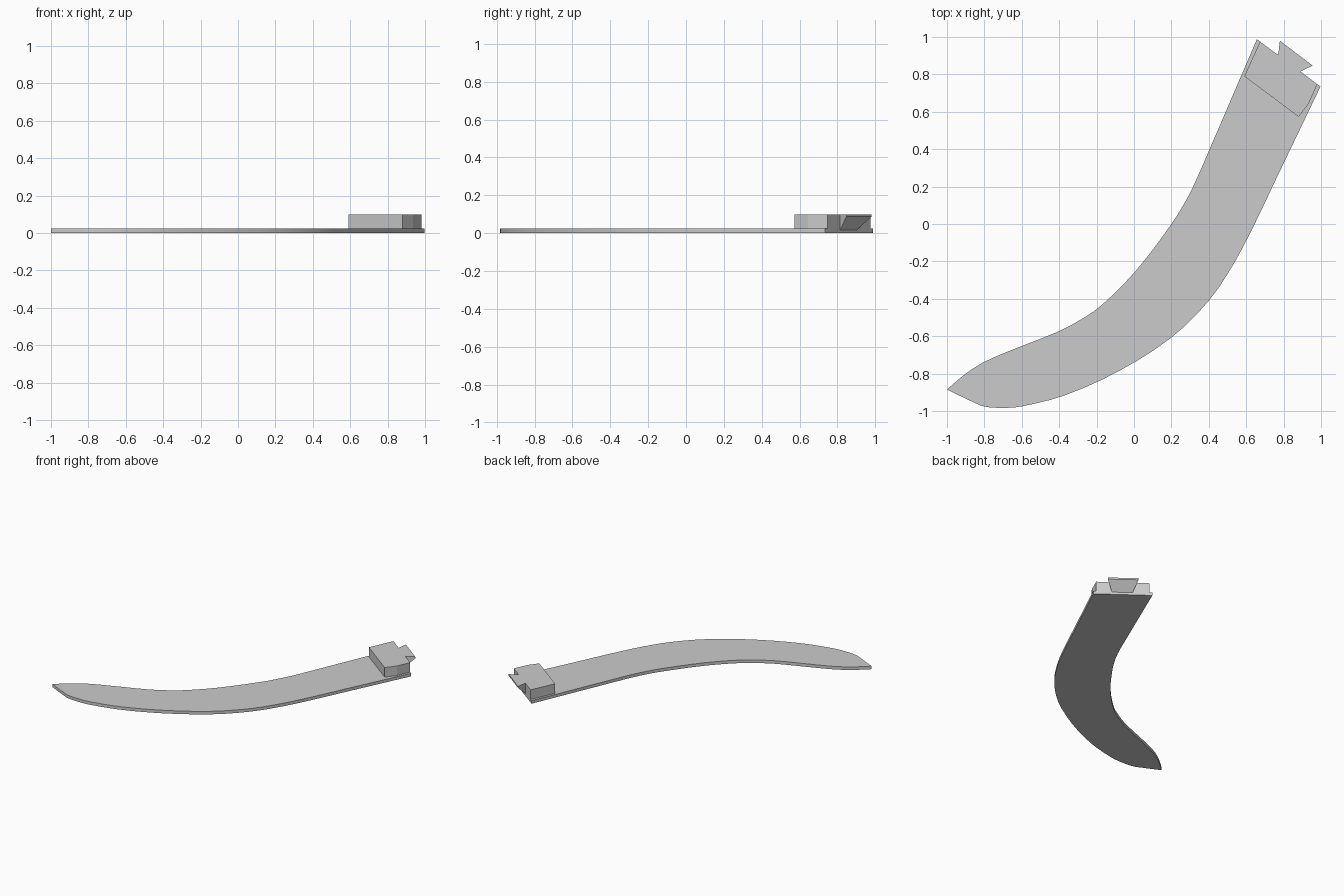
import bpy
import bmesh
from mathutils import Vector
from mathutils.geometry import interpolate_bezier

default_cube = bpy.data.objects.get("Cube")
if default_cube:
    bpy.data.objects.remove(default_cube, do_unlink=True)

# One plain grey for the whole model
grey = bpy.data.materials.new("plain_grey")
grey.use_nodes = True
colour = (0.6, 0.6, 0.6, 1)
grey.diffuse_color = colour
grey.node_tree.nodes["Principled BSDF"].inputs["Base Color"].default_value = colour

PLATE_TOP = 0.024
BLOCK_TOP = 0.1
LIP_BOTTOM = 0.087


def smooth_path(points, steps):
    """Pass a smooth curve through the points."""
    pts = [Vector(p).to_3d() for p in points]
    last = len(pts) - 1
    path = [pts[0]]
    for i in range(last):
        a, b = pts[i], pts[i + 1]
        before, after = pts[max(i - 1, 0)], pts[min(i + 2, last)]
        length = (b - a).length
        handle_a = a + (b - before).normalized() * length / 3
        handle_b = b - (after - a).normalized() * length / 3
        path += interpolate_bezier(a, handle_a, handle_b, b, steps + 1)[1:]
    return path


def make_object(name, bm):
    bmesh.ops.recalc_face_normals(bm, faces=bm.faces)
    mesh = bpy.data.meshes.new(name)
    bm.to_mesh(mesh)
    bm.free()
    mesh.materials.append(grey)
    obj = bpy.data.objects.new(name, mesh)
    bpy.context.collection.objects.link(obj)
    return obj


def prism(name, outline, bottom, top):
    """Extrude a flat outline between two heights."""
    bm = bmesh.new()
    face = bm.faces.new([bm.verts.new((p[0], p[1], bottom)) for p in outline])
    grown = bmesh.ops.extrude_face_region(bm, geom=[face])["geom"]
    moved = [v for v in grown if isinstance(v, bmesh.types.BMVert)]
    bmesh.ops.translate(bm, verts=moved, vec=(0, 0, top - bottom))
    return make_object(name, bm)


# Curved plate: inner edge runs from tip to end, outer edge runs back
tip = (-1, -0.885)
end_left, end_right = Vector((0.657, 0.988)), Vector((0.997, 0.735))
inner_edge = [tip, (-0.9, -0.8), (-0.8, -0.737), (-0.66, -0.676), (-0.41, -0.577),
              (-0.3, -0.52), (-0.18, -0.44), (0.01, -0.25), (0.2, 0),
              (0.28, 0.13), (0.33, 0.23), (0.4, 0.39)]
outer_edge = [(0.75, 0.22), (0.65, 0.01), (0.535, -0.21), (0.4, -0.41), (0.2, -0.607),
              (-0.08, -0.786), (-0.37, -0.916), (-0.6, -0.975), (-0.7, -0.983),
              (-0.8, -0.976), (-0.865, -0.95), tip]
outline = smooth_path(inner_edge, 3) + [end_left, end_right] + smooth_path(outer_edge, 3)[:-1]
plate = prism("curved_plate", outline, 0, PLATE_TOP)

# Mounting block, flush with the end of the plate
block_left = end_left.lerp(end_right, 0.05)
block_right = end_left.lerp(end_right, 0.95)
prism("end_block", [(0.59, 0.79), block_left, block_right, (0.935, 0.645), (0.88, 0.573)],
      PLATE_TOP, BLOCK_TOP)

# Dovetail tab: a flared lip at the top, sloping down to the block's lower edge
root = [end_left.lerp(end_right, t) for t in (0.335, 0.685)]
flare = [Vector((0.78, 0.98)), Vector((0.955, 0.847))]
bm = bmesh.new()


def edge_verts(pair, z):
    return [bm.verts.new((p.x, p.y, z)) for p in pair]


root_low, root_top = edge_verts(root, PLATE_TOP - 0.006), edge_verts(root, BLOCK_TOP)
lip_low, lip_top = edge_verts(flare, LIP_BOTTOM), edge_verts(flare, BLOCK_TOP)
rings = [root_low, lip_low, lip_top, root_top]
for a, b in zip(rings, rings[1:] + rings[:1]):
    bm.faces.new((a[0], a[1], b[1], b[0]))
for side in (0, 1):
    bm.faces.new([pair[side] for pair in rings])
make_object("dovetail_tab", bm)

# Smooth the curved walls, keep the rims sharp
bpy.ops.object.select_all(action="DESELECT")
plate.select_set(True)
bpy.context.view_layer.objects.active = plate
bpy.ops.object.shade_smooth_by_angle()
